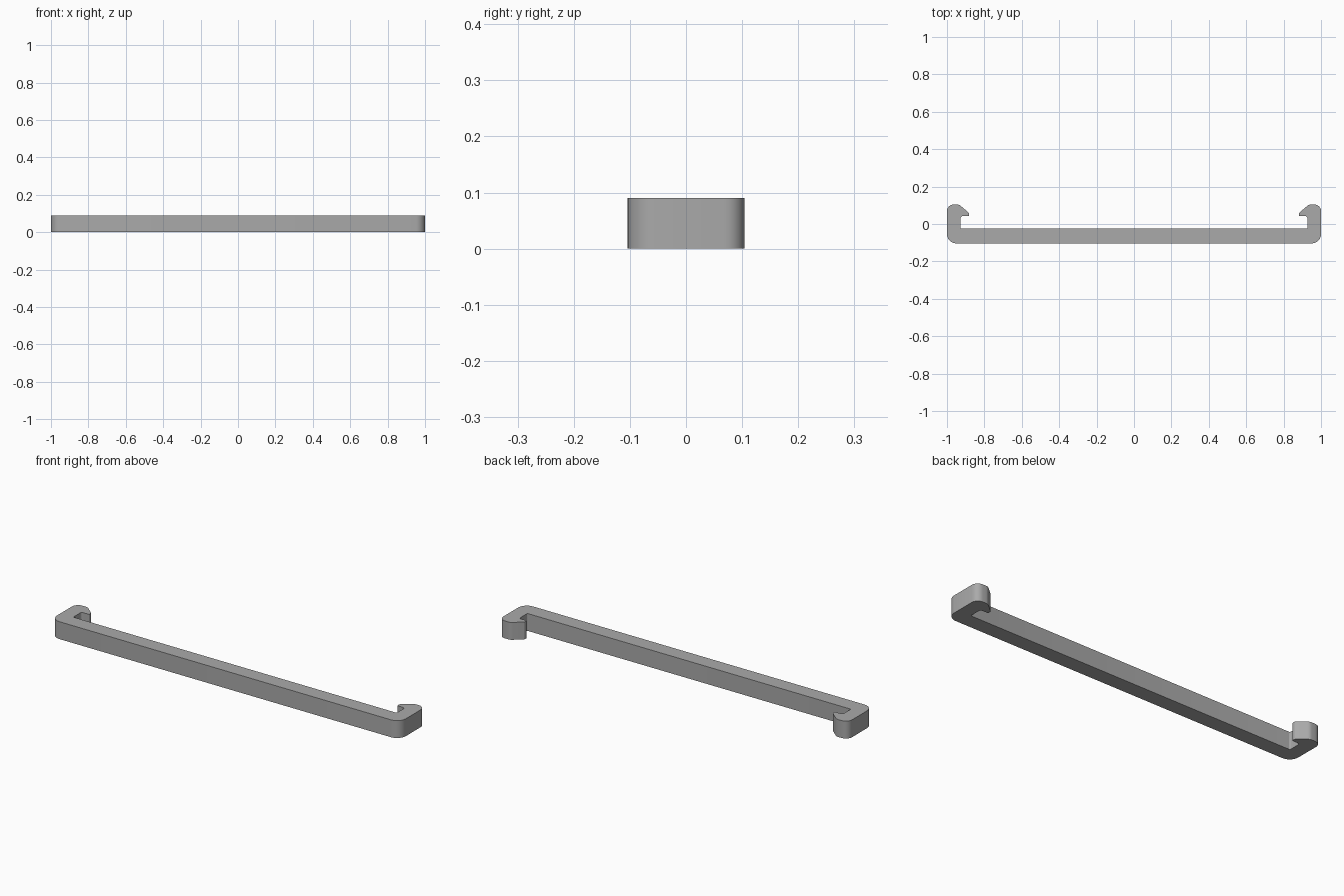
import bpy, bmesh, math
from mathutils import Vector

cube = bpy.data.objects.get("Cube")
if cube:
    bpy.data.objects.remove(cube, do_unlink=True)

HEIGHT = 0.09

grey = bpy.data.materials.new("plain_grey")
grey.use_nodes = True
colour = (0.4, 0.4, 0.4, 1)
grey.diffuse_color = colour
grey.node_tree.nodes["Principled BSDF"].inputs["Base Color"].default_value = colour


def rounded(corners, steps=6):
    """Replace each (x, y, radius) corner of a closed outline by an arc."""
    out = []
    for i, (x, y, r) in enumerate(corners):
        p = Vector((x, y))
        a = (Vector(corners[i - 1][:2]) - p).normalized()
        b = (Vector(corners[(i + 1) % len(corners)][:2]) - p).normalized()
        if r == 0:
            out.append(p)
            continue
        half = a.angle(b) / 2
        centre = p + (a + b).normalized() * r / math.sin(half)
        start = p + a * r / math.tan(half) - centre
        end = p + b * r / math.tan(half) - centre
        sweep = start.angle(end)
        for k in range(steps + 1):
            t = k / steps
            out.append(centre + (start * math.sin((1 - t) * sweep)
                                 + end * math.sin(t * sweep)) / math.sin(sweep))
    return out


# Right half of the clip outline: outer corner, hooked arm, inner corner
half_outline = [
    (1.0, -0.104, 0.05),
    (1.0, 0.104, 0.035),
    (0.935, 0.104, 0.03),
    (0.883, 0.06, 0.008),
    (0.883, 0.042, 0.004),
    (0.927, 0.042, 0.012),
    (0.927, -0.025, 0.006),
]
outline = rounded(half_outline + [(-x, y, r) for x, y, r in reversed(half_outline)])

# Extrude the outline into the bar with its two end hooks
bm = bmesh.new()
base = bm.faces.new([bm.verts.new((p.x, p.y, 0)) for p in outline])
top = bmesh.ops.extrude_face_region(bm, geom=[base], use_keep_orig=True)
bmesh.ops.translate(bm, vec=(0, 0, HEIGHT),
                    verts=[v for v in top["geom"] if isinstance(v, bmesh.types.BMVert)])
bmesh.ops.recalc_face_normals(bm, faces=bm.faces)
mesh = bpy.data.meshes.new("hooked_bar")
bm.to_mesh(mesh)
bm.free()
mesh.materials.append(grey)

bar = bpy.data.objects.new("hooked_bar", mesh)
bpy.context.collection.objects.link(bar)
bpy.context.view_layer.objects.active = bar
bar.select_set(True)
bpy.ops.object.shade_smooth_by_angle(angle=math.radians(30))
